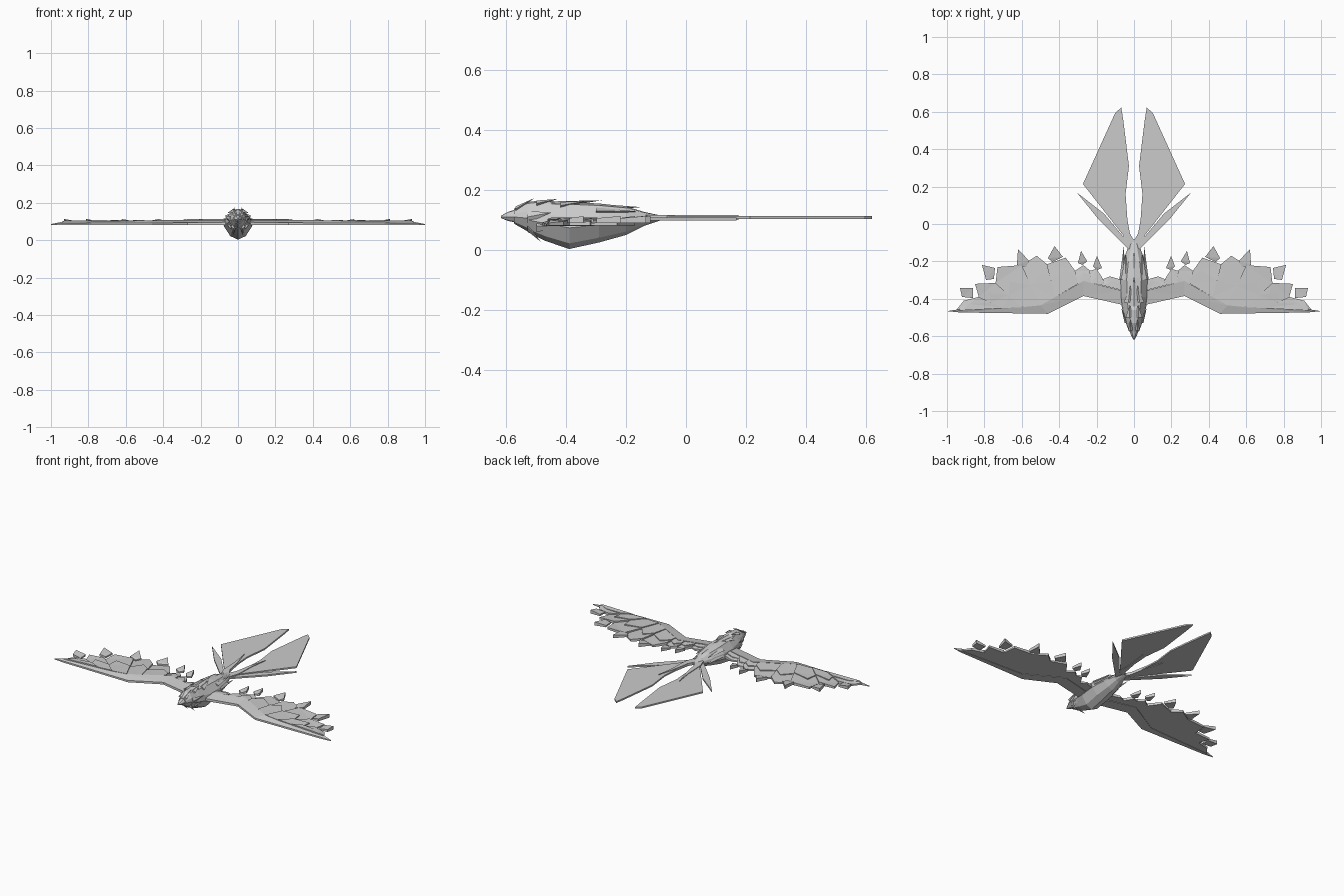
import bpy, bmesh
from mathutils import Vector

cube = bpy.data.objects.get("Cube")
if cube:
    bpy.data.objects.remove(cube, do_unlink=True)

grey = bpy.data.materials.new("plain grey")
grey.use_nodes = True
GREY = (0.6, 0.6, 0.6, 1)
grey.diffuse_color = GREY
grey.node_tree.nodes["Principled BSDF"].inputs["Base Color"].default_value = GREY


def finish(bm, name, mirror=True):
    bmesh.ops.recalc_face_normals(bm, faces=bm.faces)
    mesh = bpy.data.meshes.new(name)
    bm.to_mesh(mesh)
    bm.free()
    mesh.materials.append(grey)
    obj = bpy.data.objects.new(name, mesh)
    bpy.context.collection.objects.link(obj)
    if mirror:
        mod = obj.modifiers.new("mirror", 'MIRROR')
        mod.use_mirror_merge = False
    return obj


def add_plate(bm, outline, tops, bottom):
    """Thin plate with a height for each top corner."""
    if not isinstance(tops, (list, tuple)):
        tops = [tops] * len(outline)
    up = [bm.verts.new((x, y, z)) for (x, y), z in zip(outline, tops)]
    low = [bm.verts.new((x, y, bottom)) for x, y in outline]
    caps = [bm.faces.new(up), bm.faces.new(low[::-1])]
    n = len(up)
    for i in range(n):
        j = (i + 1) % n
        bm.faces.new((up[j], up[i], low[i], low[j]))
    bmesh.ops.triangulate(bm, faces=caps)


def plate(name, outline, tops, bottom):
    bm = bmesh.new()
    add_plate(bm, outline, tops, bottom)
    return finish(bm, name)


def loft(name, rings, section):
    """Rings are (y, low z, high z, half width); the section is in unit space."""
    bm = bmesh.new()
    loops = []
    for y, lo, hi, w in rings:
        loops.append([bm.verts.new((u * w, y, lo + v * (hi - lo))) for u, v in section])
    n = len(section)
    for a, b in zip(loops, loops[1:]):
        for i in range(n):
            j = (i + 1) % n
            bm.faces.new((a[i], a[j], b[j], b[i]))
    bm.faces.new(loops[0])
    bm.faces.new(loops[-1][::-1])
    return finish(bm, name, False)


def add_spike(bm, base, tip, width, depth):
    """Four-sided pointed tuft."""
    base, tip = Vector(base), Vector(tip)
    ring = [bm.verts.new(base + Vector(o)) for o in
            ((width, 0, 0), (0, 0, depth), (-width, 0, 0), (0, 0, -depth))]
    end = bm.verts.new(tip)
    for i in range(4):
        bm.faces.new((ring[i], ring[(i + 1) % 4], end))
    bm.faces.new(ring[::-1])


# Body and head
SECTION = [(0, 0), (.55, .12), (1, .45), (.9, .68), (.5, .95), (0, 1),
           (-.5, .95), (-.9, .68), (-1, .45), (-.55, .12)]
loft("body", [(-.53, .06, .15, .045), (-.47, .03, .16, .06), (-.39, .003, .16, .075),
              (-.29, .025, .155, .078), (-.2, .05, .145, .06),
              (-.14, .08, .127, .037), (-.08, .1, .114, .02)], SECTION)
loft("head", [(-.575, .088, .137, .027), (-.53, .062, .16, .043),
              (-.46, .055, .168, .05), (-.42, .06, .155, .04)], SECTION)
loft("beak", [(-.618, .106, .114, .004), (-.595, .097, .127, .016),
              (-.565, .09, .136, .025)], SECTION)

# Swept tufts on the crown, cheeks, throat and back
bm = bmesh.new()
for base, tip, w, d in [
        ((.018, -.57, .137), (.02, -.505, .174), .013, .008),
        ((.025, -.5, .155), (.022, -.43, .17), .02, .01),
        ((.03, -.42, .148), (.02, -.33, .164), .025, .012),
        ((.04, -.53, .11), (.068, -.45, .125), .01, .02),
        ((.042, -.5, .08), (.06, -.41, .075), .012, .02),
        ((.025, -.53, .075), (.025, -.485, .027), .014, .012),
        ((.045, -.3, .13), (.045, -.16, .128), .025, .012),
        ((.06, -.28, .1), (.055, -.12, .098), .016, .018)]:
    add_spike(bm, base, tip, w, d)
finish(bm, "feather_tufts")
bm = bmesh.new()
for base, tip in [((0, -.45, .15), (0, -.28, .166)), ((0, -.3, .142), (0, -.15, .143))]:
    add_spike(bm, base, tip, .035, .012)
finish(bm, "back_tufts", False)

# Wing arm along the leading edge
plate("wing_arm",
      [(.03, -.43), (.07, -.43), (.27, -.385), (.46, -.48), (.93, -.473), (1, -.466),
       (.93, -.455), (.5, -.435), (.27, -.305), (.07, -.355), (.03, -.355)],
      [.096, .096, .094, .092, .09, .086, .1, .106, .108, .108, .108], .08)

# Flight feathers fan from the arm, each overlapped by a shorter covert
ROOTS = [(.93, -.462), (.7, -.45), (.6, -.445), (.5, -.435), (.42, -.39),
         (.3, -.32), (.23, -.315), (.16, -.33), (.06, -.355)]
VALLEYS = [(.95, -.46), (.83, -.39), (.74, -.315), (.6, -.22), (.465, -.215),
           (.315, -.25), (.235, -.25), (.165, -.295), (.06, -.3)]
PEAKS = [(.91, -.41), (.85, -.32), (.73, -.23), (.52, -.17),
         (.365, -.18), (.27, -.22), (.2, -.24), (.13, -.28)]
flight, coverts = bmesh.new(), bmesh.new()
for i, peak in enumerate(PEAKS):
    r0, r1, v0, v1 = [Vector(p) for p in (ROOTS[i], ROOTS[i + 1], VALLEYS[i], VALLEYS[i + 1])]
    peak = Vector(peak)
    add_plate(flight, [r0, v0, peak, v1, r1], [.1, .09, .095, .1, .104], .082)
    mid = (r0 + r1) / 2
    add_plate(coverts, [r0, r0.lerp(v0, .5), mid.lerp(peak, .62), r1.lerp(v1, .5), r1],
              [.104, .1, .103, .107, .108], .09)
finish(flight, "flight_feathers")
finish(coverts, "covert_feathers")

# Loose feather tips behind the wing
TIPS = [[(.425, -.118), (.38, -.176), (.438, -.203), (.46, -.182)],
        [(.62, -.134), (.56, -.198), (.578, -.23), (.626, -.219)],
        [(.813, -.219), (.743, -.235), (.749, -.294), (.791, -.299)],
        [(.93, -.342), (.861, -.342), (.861, -.396), (.92, -.39)],
        [(.283, -.144), (.251, -.198), (.273, -.219), (.3, -.209)],
        [(.198, -.171), (.171, -.235), (.198, -.246), (.219, -.225)]]
bm = bmesh.new()
for tip in TIPS:
    add_plate(bm, tip, [.113, .102, .098, .106], .09)
finish(bm, "loose_feather_tips")

# Tail: broad outer plumes, narrow side feathers and a central fork
plate("tail_plume",
      [(.02, -.1), (.055, -.064), (.273, .214), (.1, .595), (.068, .622), (.058, .56),
       (.027, .31), (.045, .16), (.035, .02)], .113, .103)
plate("tail_side_feather",
      [(.015, -.15), (.04, -.125), (.19, .025), (.305, .168), (.16, .055), (.055, -.07),
       (.02, -.09)], .109, .099)
plate("tail_fork",
      [(0, -.15), (.035, -.13), (.055, -.07), (.06, .06), (.077, .176), (.04, .05),
       (.022, -.05), (0, -.09)], .117, .1)
